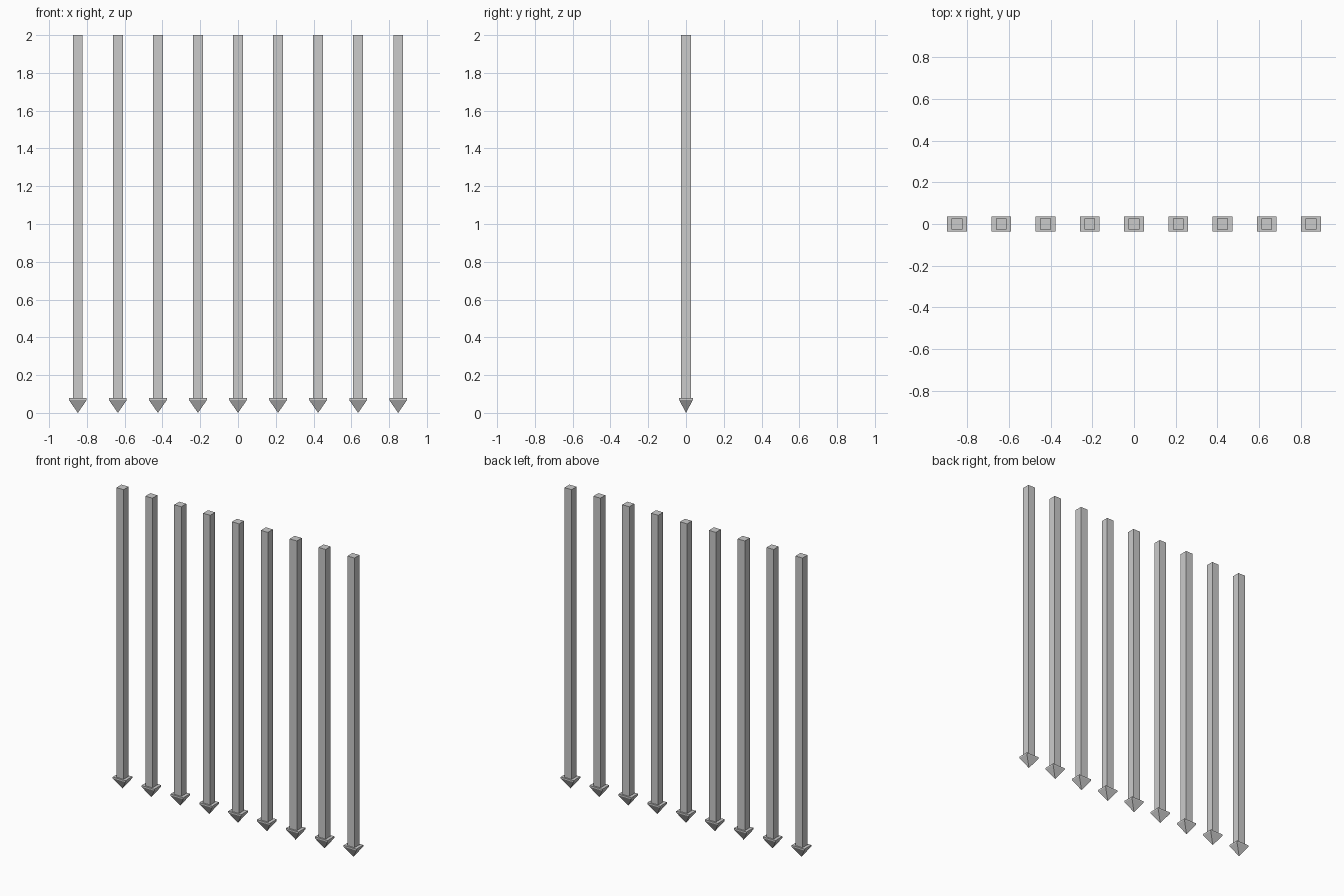
import bpy, bmesh

if "Cube" in bpy.data.objects:
    bpy.data.objects.remove(bpy.data.objects["Cube"])

COUNT, SPACING = 9, 0.212


def make_object(name, rings, tip=None):
    """Stack of rectangular rings (half x, half y, z), closed by a cap or a point."""
    bm = bmesh.new()
    loops = [[bm.verts.new((sx * hx, sy * hy, z))
              for sx, sy in ((-1, -1), (1, -1), (1, 1), (-1, 1))]
             for hx, hy, z in rings]
    for a, b in zip(loops, loops[1:]):
        for i in range(4):
            j = (i + 1) % 4
            bm.faces.new((a[i], a[j], b[j], b[i]))
    bm.faces.new(loops[-1])
    if tip is None:
        bm.faces.new(loops[0][::-1])
    else:
        point = bm.verts.new((0, 0, tip))
        for i in range(4):
            bm.faces.new((point, loops[0][(i + 1) % 4], loops[0][i]))
    bmesh.ops.recalc_face_normals(bm, faces=bm.faces)
    mesh = bpy.data.meshes.new(name)
    bm.to_mesh(mesh)
    bm.free()
    return mesh


# Square shaft and four-sided spike with a thin rim
shaft = make_object("bar_shaft", [(0.026, 0.026, 0.075), (0.026, 0.026, 2.0)])
spike = make_object("bar_spike", [(0.047, 0.036, 0.068), (0.047, 0.036, 0.078)], tip=0.0)

# Row of evenly spaced bars
for i in range(COUNT):
    x = (i - (COUNT - 1) / 2) * SPACING
    for mesh in (shaft, spike):
        ob = bpy.data.objects.new(f"{mesh.name}_{i + 1}", mesh)
        ob.location.x = x
        bpy.context.collection.objects.link(ob)
